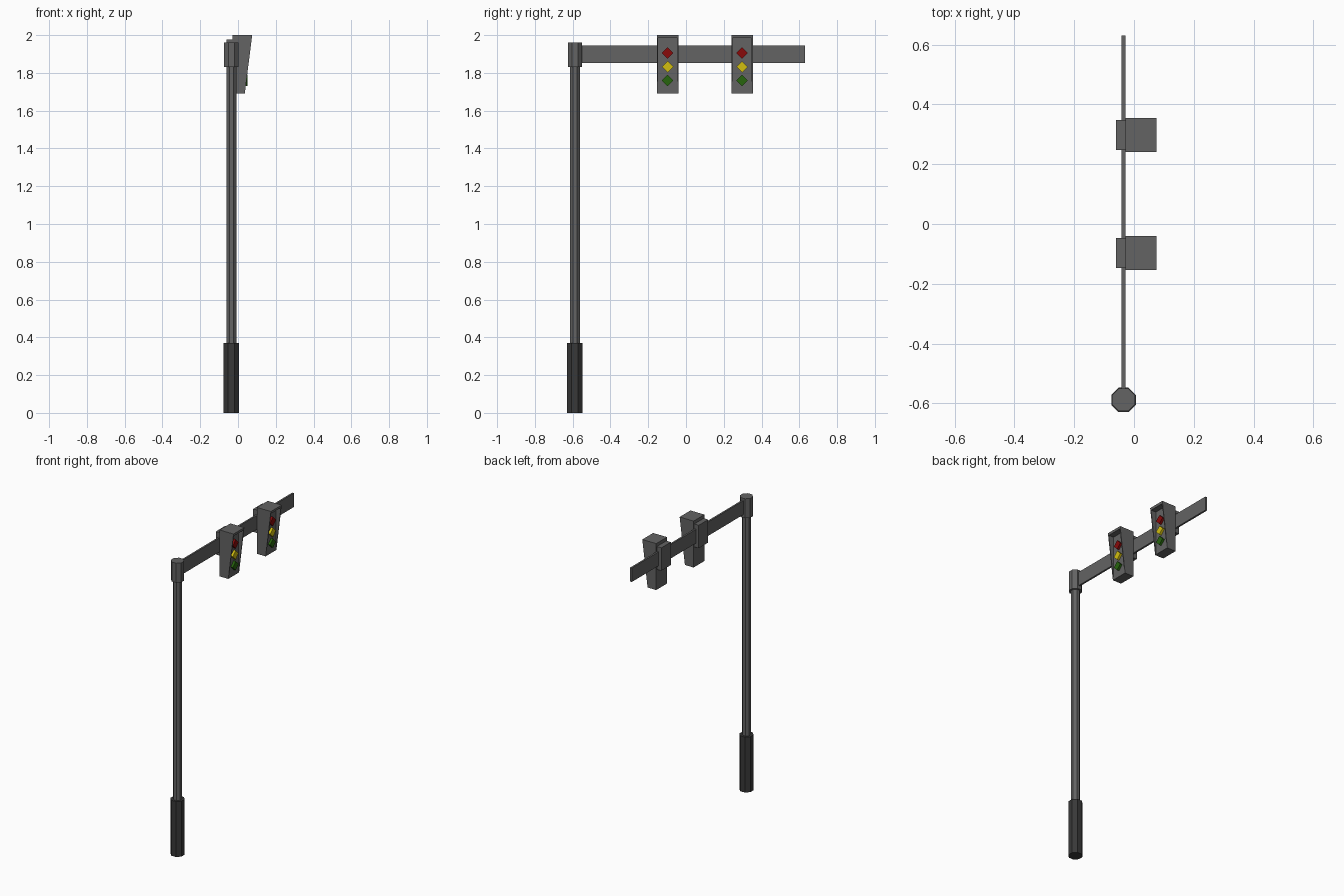
import bpy, bmesh, math
from mathutils import Matrix

if "Cube" in bpy.data.objects:
    bpy.data.objects.remove(bpy.data.objects["Cube"])


def material(name, rgb):
    m = bpy.data.materials.new(name)
    m.use_nodes = True
    m.diffuse_color = (*rgb, 1)
    m.node_tree.nodes["Principled BSDF"].inputs["Base Color"].default_value = (*rgb, 1)
    return m


grey = material("steel grey", (0.125, 0.125, 0.125))
dark = material("dark grey", (0.04, 0.04, 0.04))
red = material("signal red", (0.25, 0.003, 0.003))
yellow = material("signal yellow", (0.65, 0.52, 0.005))
green = material("signal green", (0.02, 0.13, 0.004))

POLE_X, POLE_Y = -0.035, -0.588


def finish(name, bm, mat):
    bmesh.ops.recalc_face_normals(bm, faces=bm.faces)
    mesh = bpy.data.meshes.new(name)
    bm.to_mesh(mesh)
    bm.free()
    mesh.materials.append(mat)
    obj = bpy.data.objects.new(name, mesh)
    bpy.context.collection.objects.link(obj)
    return obj


def box(name, x, y, z, mat):
    """Box given by its (low, high) range on each axis."""
    bm = bmesh.new()
    size = [r[1] - r[0] for r in (x, y, z)]
    mid = [(r[0] + r[1]) / 2 for r in (x, y, z)]
    bmesh.ops.create_cube(bm, size=1, matrix=Matrix.Translation(mid) @ Matrix.Diagonal((*size, 1)))
    return finish(name, bm, mat)


def octagon(name, width, low, high, mat):
    """Eight-sided post section, measured across the flats."""
    bm = bmesh.new()
    r = width / 2 / math.cos(math.pi / 8)
    place = Matrix.Translation((POLE_X, POLE_Y, (low + high) / 2))
    bmesh.ops.create_cone(bm, cap_ends=True, segments=8, radius1=r, radius2=r, depth=high - low,
                          matrix=place @ Matrix.Rotation(math.pi / 8, 4, "Z"))
    return finish(name, bm, mat)


def prism(name, profile, y_low, y_high, mat):
    """Extrude an (x, z) outline along y."""
    bm = bmesh.new()
    face = bm.faces.new([bm.verts.new((x, y_low, z)) for x, z in profile])
    new = bmesh.ops.extrude_face_region(bm, geom=[face])["geom"]
    verts = [v for v in new if isinstance(v, bmesh.types.BMVert)]
    bmesh.ops.translate(bm, verts=verts, vec=(0, y_high - y_low, 0))
    return finish(name, bm, mat)


# Post
octagon("post_base", 0.082, 0, 0.37, dark)
octagon("post", 0.052, 0.37, 1.84, grey)
octagon("post_cap", 0.076, 1.83, 1.96, grey)

# Arm
box("arm", (POLE_X - 0.006, POLE_X + 0.006), (POLE_Y, 0.63), (1.853, 1.946), grey)

# Signal heads
BACK, FACE, BRIM = -0.028, 0.036, 0.075
LOW, TOP, WALL = 1.69, 2.0, 0.006
for label, y in (("near", -0.097), ("far", 0.297)):
    half = 0.057
    box(label + "_bracket", (-0.061, BACK), (y - 0.05, y + 0.05), (1.825, 1.978), grey)
    box(label + "_housing", (BACK, FACE), (y - half, y + half), (LOW, TOP), grey)
    # Hood: tapering side walls and a top plate
    for side, a in (("right", y - half), ("left", y + half - WALL)):
        prism(f"{label}_hood_{side}", [(FACE, LOW), (BRIM, TOP), (FACE, TOP)], a, a + WALL, grey)
    slope = (BRIM - FACE) / (TOP - LOW)
    plate = TOP - 0.016
    prism(label + "_hood_top", [(FACE, plate), (BRIM - slope * 0.016, plate), (BRIM, TOP), (FACE, TOP)],
          y - half + WALL, y + half - WALL, grey)
    # Diamond lamps
    for name, z, mat in (("red", 1.905, red), ("yellow", 1.832, yellow), ("green", 1.76, green)):
        bm = bmesh.new()
        shape = Matrix.Rotation(math.pi / 4, 4, "X") @ Matrix.Diagonal((0.03, 0.043, 0.043, 1))
        bmesh.ops.create_cube(bm, size=1, matrix=Matrix.Translation((0.036, y, z)) @ shape)
        finish(f"{label}_{name}_lamp", bm, mat)
